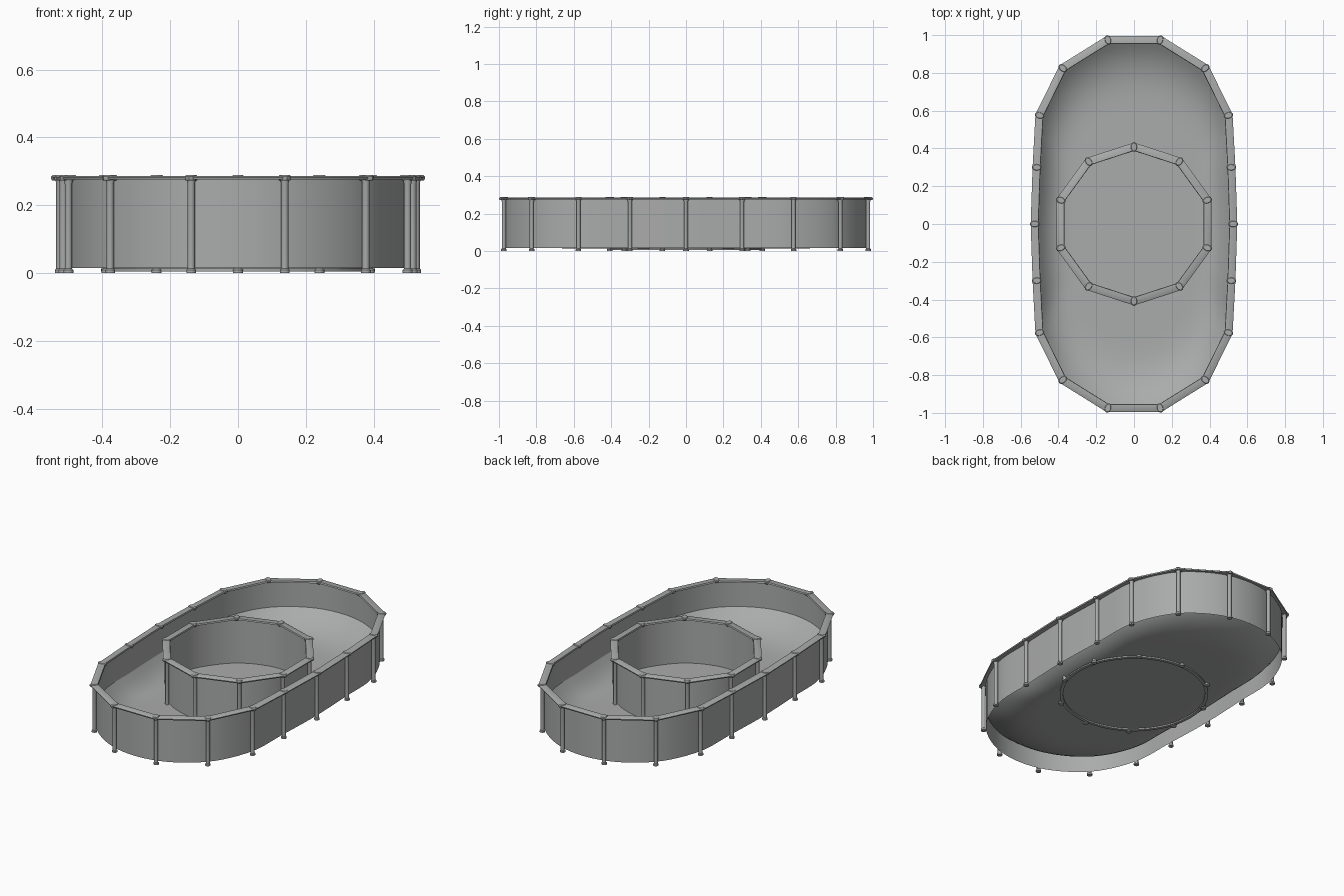
import bpy
import math
from mathutils import Vector

if "Cube" in bpy.data.objects:
    bpy.data.objects.remove(bpy.data.objects["Cube"], do_unlink=True)

grey = bpy.data.materials.new("pool grey")
grey.use_nodes = True
grey.diffuse_color = (0.4, 0.41, 0.405, 1)
grey.node_tree.nodes["Principled BSDF"].inputs["Base Color"].default_value = grey.diffuse_color


def loft(name, rings, wrap=False, cap_start=False, cap_end=False):
    """Join closed rings of points with quads."""
    n = len(rings[0])
    verts = [p for ring in rings for p in ring]
    pairs = [(i, i + 1) for i in range(len(rings) - 1)]
    if wrap:
        pairs.append((len(rings) - 1, 0))
    faces = [(a * n + i, a * n + (i + 1) % n, b * n + (i + 1) % n, b * n + i)
             for a, b in pairs for i in range(n)]
    if cap_start:
        faces.append(tuple(reversed(range(n))))
    if cap_end:
        faces.append(tuple(range((len(rings) - 1) * n, len(rings) * n)))
    mesh = bpy.data.meshes.new(name)
    mesh.from_pydata(verts, [], faces)
    mesh.materials.append(grey)
    obj = bpy.data.objects.new(name, mesh)
    bpy.context.collection.objects.link(obj)
    bpy.ops.object.select_all(action='DESELECT')
    obj.select_set(True)
    bpy.context.view_layer.objects.active = obj
    bpy.ops.object.shade_smooth_by_angle(angle=math.radians(35))
    return obj


def normals(loop):
    """Outward mitre direction at each corner of a counter-clockwise loop."""
    result = []
    for i, p in enumerate(loop):
        a = (p - loop[i - 1]).normalized()
        b = (loop[(i + 1) % len(loop)] - p).normalized()
        m = (Vector((a.y, -a.x)) + Vector((b.y, -b.x))).normalized()
        result.append(m / m.dot(Vector((a.y, -a.x))))
    return result


def offset(loop, d):
    return [p + m * d for p, m in zip(loop, normals(loop))]


def smooth(loop, steps=6):
    """Closed spline through the corners."""
    out = []
    n = len(loop)
    for i in range(n):
        a, b, c, d = (loop[(i + k) % n] for k in (-1, 0, 1, 2))
        for s in range(steps):
            t = s / steps
            out.append(0.5 * (2 * b + (c - a) * t + (2 * a - 5 * b + 4 * c - d) * t * t
                              + (3 * b - a - 3 * c + d) * t ** 3))
    return out


def lift(loop, z, scale=1):
    return [(p.x * scale, p.y * scale, z) for p in loop]


def ellipse(centre, axis, long, wide, z, n=12):
    side = Vector((-axis.y, axis.x))
    pts = [centre + axis * long * math.cos(k * math.tau / n)
           + side * wide * math.sin(k * math.tau / n) for k in range(n)]
    return lift(pts, z)


def frame(prefix, corners):
    """Top rail, posts and joint caps around one pool."""
    section = [(-0.02, 0.277), (0.02, 0.275), (0.022, 0.282), (0.016, 0.286), (-0.018, 0.286)]
    loft(prefix + "_top_rail", [lift(offset(corners, d), z) for d, z in section], wrap=True)
    for i, (p, m) in enumerate(zip(corners, normals(corners))):
        axis = m.normalized()
        post = [(0.015, 0), (0.015, 0.009), (0.011, 0.013), (0.011, 0.262), (0.014, 0.278)]
        loft(f"{prefix}_post_{i}", [ellipse(p, axis, r, r, z) for r, z in post],
             cap_start=True, cap_end=True)
        cap = [(0.9, 0.273), (1, 0.277), (1, 0.284), (0.8, 0.289)]
        loft(f"{prefix}_joint_cap_{i}",
             [ellipse(p, axis, 0.026 * k, 0.018 * k, z) for k, z in cap],
             cap_start=True, cap_end=True)


# Oval outline, mirrored from one quarter
quarter = [Vector(c) for c in ((0.525, 0), (0.515, 0.3), (0.5, 0.575), (0.377, 0.825), (0.138, 0.974))]
half = quarter + [Vector((-p.x, p.y)) for p in reversed(quarter)]
oval = half + [-p for p in half[1:-1]]

# Outer pool wall and frame
wall = smooth(offset(oval, -0.012))
loft("outer_wall", [lift(wall, 0.015), lift(wall, 0.279)])
frame("outer", oval)

# Dished floor rising to meet the outer wall
rings = []
for i in range(11):
    t = i / 10
    rings.append(lift(wall, 0.014 + 0.11 * t ** 3, 0.6 + 0.397 * t))
loft("dished_floor", rings, cap_start=False)
loft("floor_middle", [lift(wall, 0.014, s) for s in (0.3, 0.6)], cap_start=True).data.flip_normals()

# Round inner pool
ring = [Vector((math.sin(-k * math.tau / 10), math.cos(k * math.tau / 10))) * 0.408 for k in range(10)]
inner = smooth(offset(ring, -0.012))
loft("inner_wall", [lift(inner, 0.006), lift(inner, 0.279)])
track = [(-0.008, 0.005), (0.01, 0.005), (0.01, 0.013), (-0.008, 0.013)]
loft("inner_bottom_track", [lift(offset(inner, d), z) for d, z in track], wrap=True)
frame("inner", ring)
